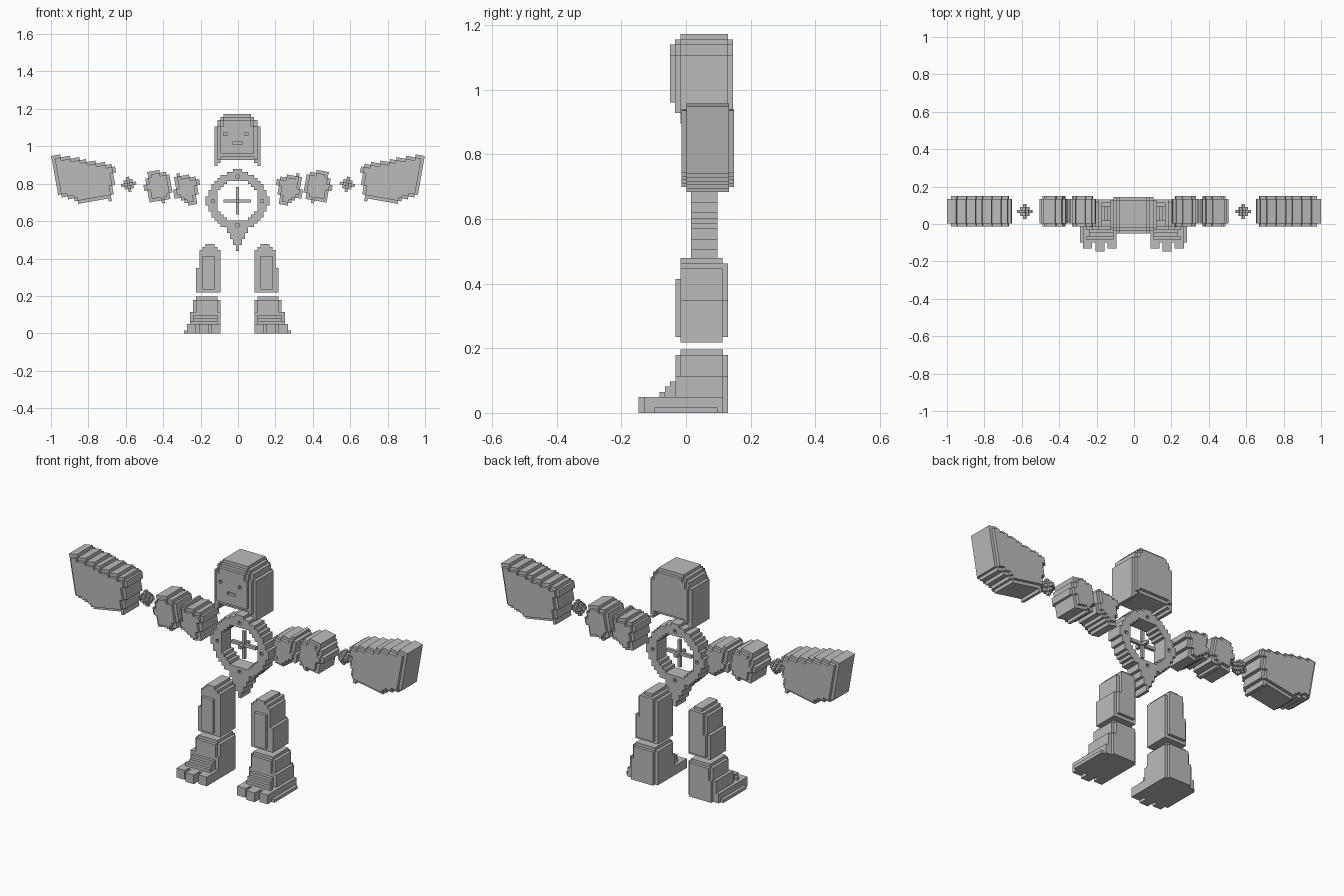
import bpy, bmesh, math
from mathutils import Matrix, Vector

V = 0.0163      # size of one block
MID = -0.003    # symmetry axis of the central parts

cube = bpy.data.objects.get("Cube")
if cube:
    bpy.data.objects.remove(cube, do_unlink=True)

grey = bpy.data.materials.new("plain_grey")
grey.use_nodes = True
grey.diffuse_color = (0.5, 0.5, 0.5, 1)
grey.node_tree.nodes["Principled BSDF"].inputs["Base Color"].default_value = (0.5, 0.5, 0.5, 1)

SIDES = [(a, s) for a in range(3) for s in (0, 1)]


def build(name, cells, origin, angle=0, flip=1):
    """Skin a set of block cells; angle tilts the grid in the XZ plane."""
    bm = bmesh.new()
    verts = {}
    for c in cells:
        for axis, s in SIDES:
            n = list(c)
            n[axis] += 2 * s - 1
            if tuple(n) in cells:
                continue
            loop = []
            for u, w in ((0, 0), (1, 0), (1, 1), (0, 1)):
                p = list(c)
                p[axis] += s
                p[(axis + 1) % 3] += u
                p[(axis + 2) % 3] += w
                p = tuple(p)
                if p not in verts:
                    verts[p] = bm.verts.new(Vector(p) * V)
                loop.append(verts[p])
            bm.faces.new(loop if s else loop[::-1])
    bmesh.ops.dissolve_limit(bm, angle_limit=0.01, verts=bm.verts[:], edges=bm.edges[:])
    place = Matrix.Translation(origin) @ Matrix.Rotation(-angle, 4, "Y")
    bm.transform(Matrix.Diagonal((flip, 1, 1, 1)) @ place)
    if flip < 0:
        bmesh.ops.reverse_faces(bm, faces=bm.faces[:])
    mesh = bpy.data.meshes.new(name)
    bm.to_mesh(mesh)
    bm.free()
    mesh.materials.append(grey)
    obj = bpy.data.objects.new(name, mesh)
    bpy.context.collection.objects.link(obj)
    return obj


def inside(x, z, poly):
    hit = False
    for (x0, z0), (x1, z1) in zip(poly, poly[1:] + poly[:1]):
        if (z0 > z) != (z1 > z) and x < x0 + (z - z0) * (x1 - x0) / (z1 - z0):
            hit = not hit
    return hit


def outline(poly, origin, angle=0, reach=26):
    """Grid squares whose centres lie inside a world-space polygon."""
    ca, sa = math.cos(angle), math.sin(angle)
    out = set()
    for i in range(-reach, reach):
        for k in range(-reach, reach):
            x, z = (i + 0.5) * V, (k + 0.5) * V
            if inside(origin[0] + x * ca - z * sa, origin[2] + x * sa + z * ca, poly):
                out.add((i, k))
    return out


def shrink(flat, times):
    for _ in range(times):
        flat = {(i, k) for i, k in flat
                if {(i + 1, k), (i - 1, k), (i, k + 1), (i, k - 1)} <= flat}
    return flat


def layered(flat, insets):
    """Stack the outline front to back, each layer inset by some blocks."""
    return {(i, j, k) for j, n in enumerate(insets) for i, k in shrink(flat, n)}


def boxes(*spans):
    return {(i, j, k) for x0, x1, y0, y1, z0, z1 in spans
            for i in range(x0, x1) for j in range(y0, y1) for k in range(z0, z1)}


# Head: domed shell, stepped face and back, arched underside
head = layered({(i, k) for k in range(17)
                for i in range(-7, 8)
                if abs(i) <= (7, 7, 7, 6, 6, 5, 4)[max(0, k - 10)]
                and (k >= 2 or abs(i) >= 7 - k % 2)},
               [2, 1] + [0] * 8 + [0, 1])
face_marks = boxes((-4, -3, 0, 1, 10, 11), (3, 4, 0, 1, 10, 11), (-1, 2, 0, 1, 7, 8))
build("head", head - face_marks, (MID - V / 2, -0.05, 0.895))

# Torso: toothed ring tapering to a point below, with sockets
ring = set()
for i in range(-10, 11):
    for k in range(-16, 11):
        r = math.hypot(i, k)
        point = k < -6 and abs(i) <= (k + 16) * 0.55
        if 6.9 < r < 9.6 or (r >= 6.9 and point) or (abs(i) <= 1 and 7 < k) \
                or (abs(k) <= 1 and 7 < abs(i)):
            ring.add((i, k))
sockets = {(i, j, k) for i, k in ((8, 0), (-8, 0), (0, 8), (0, -8)) for j in (0, 4)}
build("torso_ring", layered(ring, [0] * 5) - sockets, (MID - V / 2, 0.016, 0.70))

# Core: slim three-way cross floating in the ring
core = boxes((-4, 5, 2, 3, 0, 1), (0, 1, 2, 3, -4, 5), (0, 1, 0, 5, 0, 1),
             (-1, 2, 2, 3, 0, 1))
build("torso_core", core, (MID - V / 2, 0.016, 0.70))

# Arm pieces: outlines on a tilted grid
TILT = math.radians(-10)
hand = [(0.655, 0.885), (0.69, 0.905), (0.985, 0.955), (1.0, 0.91), (0.965, 0.74),
        (0.83, 0.695), (0.675, 0.715)]
forearm = [(0.355, 0.82), (0.375, 0.855), (0.43, 0.87), (0.485, 0.855), (0.50, 0.79),
           (0.48, 0.71), (0.40, 0.70), (0.36, 0.725)]
upper = [(0.205, 0.82), (0.23, 0.84), (0.335, 0.85), (0.335, 0.78), (0.35, 0.73),
         (0.29, 0.71), (0.27, 0.685), (0.225, 0.69)]
thin = [1] + [0] * 8 + [1]

for side, s in (("left", 1), ("right", -1)):
    for part, poly in (("hand", hand), ("forearm", forearm), ("upper_arm", upper)):
        o = (sum(p[0] for p in poly) / len(poly), -0.014, sum(p[1] for p in poly) / len(poly))
        build(f"{side}_{part}", layered(outline(poly, o, TILT), thin), o, TILT, s)

    # Wrist: small block ball
    ball = {(i, j, k) for i, j, k in boxes((-2, 3, -2, 3, -2, 3))
            if abs(i) + abs(j) + abs(k) <= 2}
    build(f"{side}_wrist", ball, (0.575, 0.058, 0.79), TILT, s)

    # Upper leg: stepped column with front and back plates
    leg = boxes((0, 8, 1, 9, 0, 8), (0, 7, 1, 9, 8, 14), (1, 6, 1, 9, 14, 15),
                (2, 5, 1, 9, 15, 16), (2, 6, 0, 1, 1, 12), (1, 7, 9, 10, 1, 8),
                (1, 6, 9, 10, 8, 15))
    build(f"{side}_upper_leg", leg, (0.09 - s * 0.0 + s * MID, -0.033, 0.218), 0, s)

    # Foot: stepped boot with flared sole and three toes
    foot = boxes((1, 8, 8, 16, 0, 12), (0, 9, 8, 16, 0, 11), (1, 8, 7, 17, 0, 11),
                 (0, 10, 7, 16, 0, 7), (1, 9, 16, 17, 0, 7), (1, 9, 6, 7, 0, 6),
                 (1, 9, 5, 6, 0, 5), (1, 10, 4, 5, 0, 4), (0, 11, 4, 16, 0, 3),
                 (0, 12, 3, 15, 0, 1), (0, 11, 3, 4, 0, 3),
                 (0, 3, 1, 4, 0, 3), (4, 7, 0, 4, 0, 3), (8, 11, 1, 4, 0, 3))
    build(f"{side}_foot", foot, (0.09 + s * MID, -0.147, 0), 0, s)
